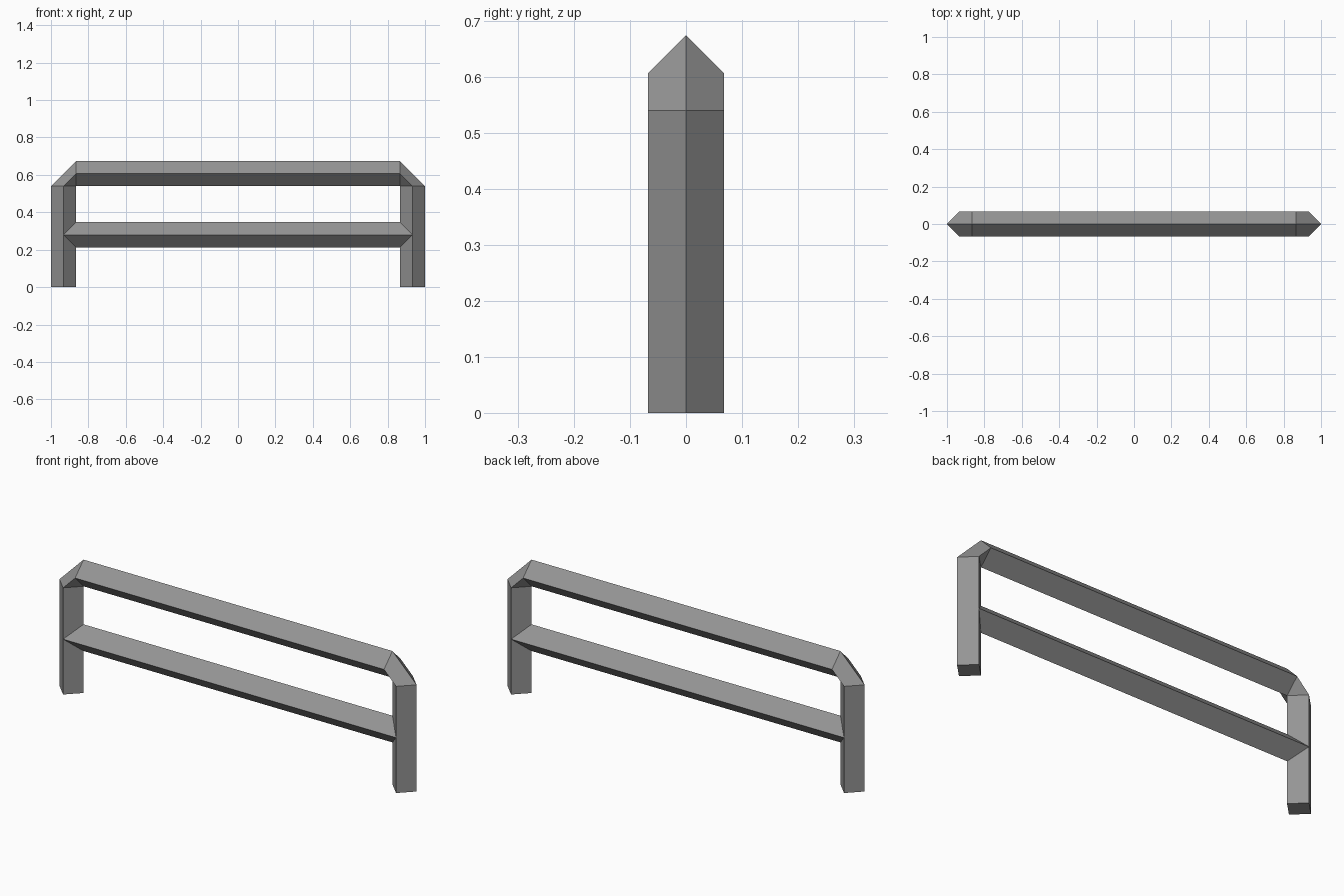
import bpy
import bmesh
from mathutils import Vector

if "Cube" in bpy.data.objects:
    bpy.data.objects.remove(bpy.data.objects["Cube"], do_unlink=True)

R = 0.0675          # half width of the diamond section
LEG_X = 1 - R       # leg centre line
INNER_X = 1 - 2 * R
LEG_TOP = 0.54
RAIL_Z = 0.28
UP, OUT, DEPTH = Vector((0, 0, 1)), Vector((1, 0, 0)), Vector((0, R, 0))

grey = bpy.data.materials.new("steel grey")
grey.use_nodes = True
colour = (0.3, 0.3, 0.3, 1)
grey.diffuse_color = colour
grey.node_tree.nodes["Principled BSDF"].inputs["Base Color"].default_value = colour


def diamond(centre, normal):
    """Four-cornered ring around a centre point."""
    c, n = Vector(centre), normal * R
    return [c + n, c + DEPTH, c - n, c - DEPTH]


def loft(name, rings):
    """Skin a run of rings into a capped bar."""
    bm = bmesh.new()
    loops = [[bm.verts.new(p) for p in ring] for ring in rings]
    for a, b in zip(loops, loops[1:]):
        for i in range(4):
            j = (i + 1) % 4
            bm.faces.new((a[i], a[j], b[j], b[i]))
    bm.faces.new(loops[0])
    bm.faces.new(loops[-1])
    bmesh.ops.remove_doubles(bm, verts=bm.verts, dist=0.0001)
    bmesh.ops.recalc_face_normals(bm, faces=bm.faces)
    mesh = bpy.data.meshes.new(name)
    bm.to_mesh(mesh)
    bm.free()
    mesh.materials.append(grey)
    obj = bpy.data.objects.new(name, mesh)
    bpy.context.collection.objects.link(obj)


# Outer frame: legs, chamfered corners and top bar in one sweep
loft("outer_frame", [
    diamond((-LEG_X, 0, 0), -OUT),
    diamond((-LEG_X, 0, LEG_TOP), -OUT),
    diamond((-INNER_X, 0, LEG_TOP + R), UP),
    diamond((INNER_X, 0, LEG_TOP + R), UP),
    diamond((LEG_X, 0, LEG_TOP), OUT),
    diamond((LEG_X, 0, 0), OUT),
])

# Middle rail: ends mitred to the inner edges of the legs
rail_ends = []
for side in (-1, 1):
    ring = diamond((side * INNER_X, 0, RAIL_Z), UP)
    ring[1].x = ring[3].x = side * LEG_X
    rail_ends.append(ring)
loft("middle_rail", rail_ends)
